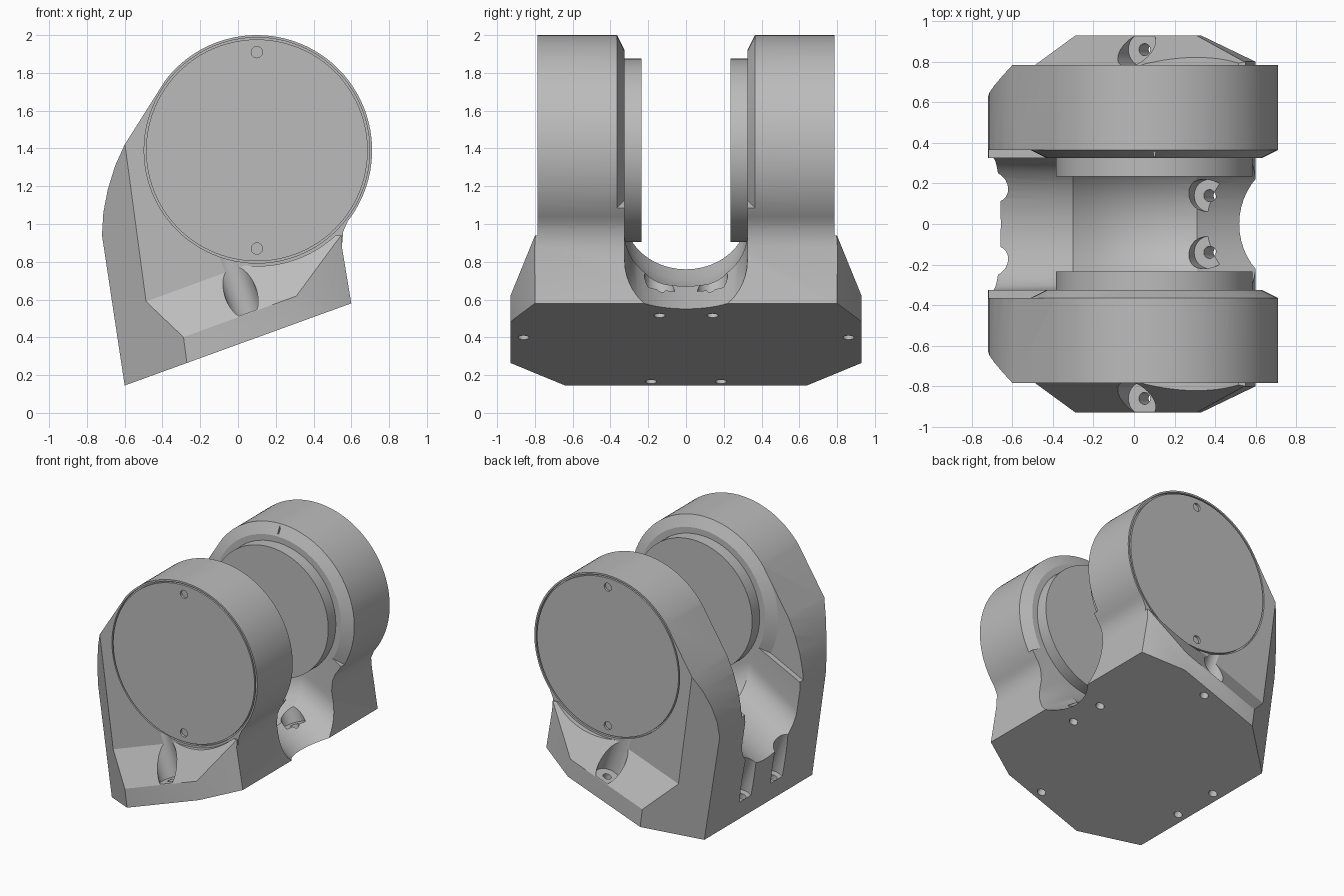
import bpy, bmesh, math
from mathutils import Vector

if "Cube" in bpy.data.objects:
    bpy.data.objects.remove(bpy.data.objects["Cube"])

grey = bpy.data.materials.new("plain grey")
grey.diffuse_color = (0.5, 0.5, 0.5, 1)
grey.use_nodes = True
grey.node_tree.nodes["Principled BSDF"].inputs["Base Color"].default_value = grey.diffuse_color

CX, CZ, R = 0.10, 1.39, 0.61                 # axis of the round ears
TILT = math.radians(20)                      # slope of the mounting face
UP = Vector((-math.sin(TILT), 0, math.cos(TILT)))


def finish(bm, name):
    bmesh.ops.recalc_face_normals(bm, faces=bm.faces[:])
    me = bpy.data.meshes.new(name)
    bm.to_mesh(me)
    bm.free()
    me.materials.append(grey)
    ob = bpy.data.objects.new(name, me)
    bpy.context.collection.objects.link(ob)
    return ob


def loft(rings, name, bm_only=False):
    """Solid through a list of closed rings of points."""
    bm = bmesh.new()
    vs = [[bm.verts.new(p) for p in ring] for ring in rings]
    n = len(vs[0])
    for a, b in zip(vs, vs[1:]):
        for i in range(n):
            j = (i + 1) % n
            bm.faces.new((a[i], a[j], b[j], b[i]))
    bm.faces.new(vs[0][::-1])
    bm.faces.new(vs[-1])
    bmesh.ops.recalc_face_normals(bm, faces=bm.faces[:])
    return bm if bm_only else finish(bm, name)


def extrude(profile, half):
    return loft([[(x, y, z) for x, z in profile] for y in (-half, half)], "", True)


def cylinder(name, r, p0, p1, segs=32):
    p0, p1 = Vector(p0), Vector(p1)
    d = p1 - p0
    bm = bmesh.new()
    bmesh.ops.create_cone(bm, cap_ends=True, segments=segs, radius1=r, radius2=r, depth=d.length)
    rot = Vector((0, 0, 1)).rotation_difference(d).to_matrix()
    for v in bm.verts:
        v.co = rot @ v.co + (p0 + p1) / 2
    return finish(bm, name)


def boolean(ob, other, op='DIFFERENCE'):
    m = ob.modifiers.new("bool", 'BOOLEAN')
    m.operation, m.object, m.solver = op, other, 'EXACT'
    bpy.context.view_layer.objects.active = ob
    bpy.ops.object.modifier_apply(modifier=m.name)
    bpy.data.objects.remove(other, do_unlink=True)


def slice_off(bm, a, b, c):
    """Cut with the plane through three points, and its mirror, removing the outside."""
    for s in (1, -1):
        p, q, r = (Vector((v[0], v[1] * s, v[2])) for v in (a, b, c))
        n = (q - p).cross(r - p).normalized()
        if n.dot(p - Vector((0, 0, 0.6))) < 0:
            n = -n
        geom = bm.verts[:] + bm.edges[:] + bm.faces[:]
        cut = bmesh.ops.bisect_plane(bm, geom=geom, plane_co=p, plane_no=n, clear_outer=True)
        edges = [e for e in cut['geom_cut'] if isinstance(e, bmesh.types.BMEdge)]
        if edges:
            bmesh.ops.contextual_create(bm, geom=edges)


def on_base(x, w):
    """Point at height w above the sloped mounting face."""
    return Vector((x, 0, 0.3625 + 0.3625 * x)) + UP * w


back_corner = ((-0.6, 0.64, 0.145), (-0.27, 0.93, 0.262), (-0.72, 0.63, 0.95))

# Ear body: round top running down into the neck
arc = [(CX + R * math.cos(t), CZ + R * math.sin(t))
       for t in (math.radians(-38 + 181 * i / 60) for i in range(61))]
profile = [(-0.6, 0.145), (0.6, 0.58), (0.55, 0.88), (0.557, 0.96)] + arc + [
    (-0.6, 1.42), (-0.65, 1.31), (-0.69, 1.18), (-0.713, 1.06), (-0.72, 0.94)]
bm = extrude(profile, 0.785)
slice_off(bm, *back_corner)
body = finish(bm, "yoke_body")

# Flared base with chamfered corners
bm = extrude([(-0.6, 0.145), (0.6, 0.58), (0.55, 0.88), (0.55, 0.94), (-0.72, 0.94)], 0.93)
slice_off(bm, *back_corner)
slice_off(bm, (0.33, 0.93, 0.482), (0.6, 0.80, 0.58), (0.28, 0.93, 0.802))
lo, hi = on_base(0, 0.135), on_base(0, 0.38)
slice_off(bm, (lo.x, 0.93, lo.z), (hi.x, 0.785, hi.z), (lo.x + 0.5, 0.93, lo.z + 0.18199))
base = finish(bm, "base")
for s in (1, -1):
    boolean(base, cylinder("cut", R + 0.003, (CX, s * 0.75, CZ), (CX, s * 1.1, CZ), 96))
boolean(body, base, 'UNION')

# Rounded slot between the ears
floor = [(-0.8, 0.427), (-0.3, 0.76), (-0.2, 0.703), (-0.1, 0.667), (0, 0.647), (0.1, 0.64),
         (0.2, 0.647), (0.31, 0.67), (0.7, 0.447)]
rings = []
for x, z in floor:
    u = [(x, -0.325 * math.cos(math.pi * i / 24), z + 0.28 * (1 - math.sin(math.pi * i / 24)))
         for i in range(25)]
    rings.append(u + [(x, 0.325, 2.3), (x, -0.325, 2.3)])
boolean(body, loft(rings, "cut"))

# Bevel round the inner rims
rings = []
for i in range(61):
    t = math.radians(-30 + 236 * i / 60)
    rings.append([(CX + r * math.cos(t), y, CZ + r * math.sin(t)) for r, y in
                  ((0.4, -0.26), (0.61, -0.365), (1.1, -0.365),
                   (1.1, 0.365), (0.61, 0.365), (0.4, 0.26))])
boolean(body, loft(rings, "cut"))

# Counterbored screw holes, perpendicular to the mounting face
for x, y, r, length in ((0.10, 0.86, 0.085, 0.5), (0.42, 0.14, 0.08, 0.4), (-0.545, 0.185, 0.075, 0.5)):
    for s in (1, -1):
        shift = Vector((0, s * y, 0))
        a, b, c = (on_base(x, w) + shift for w in (-0.1, 0.14, 0.14 + length))
        boolean(body, cylinder("cut", r, b, c))
        boolean(body, cylinder("cut", 0.03, a, b + UP * 0.05, 16))

# Recesses for the outer covers
for s in (1, -1):
    boolean(body, cylinder("cut", 0.597, (CX, s * 0.765, CZ), (CX, s * 0.84, CZ), 96))

# Index mark on the bevel of the rear ear
bm = bmesh.new()
bmesh.ops.create_cube(bm, size=1)
for v in bm.verts:
    v.co = Vector((CX + v.co.x * 0.01, 0.345 + v.co.y * 0.03, 1.96 + v.co.z * 0.05))
boolean(body, finish(bm, "cut"))

# Outer covers with two pin holes, and inner hub discs
parts = [body]
for s, side in ((-1, "front"), (1, "rear")):
    cover = cylinder(side + "_cover", 0.587, (CX, s * 0.755, CZ), (CX, s * 0.785, CZ), 96)
    for dz in (0.52, -0.52):
        boolean(cover, cylinder("cut", 0.03, (CX, s * 0.768, CZ + dz), (CX, s * 0.85, CZ + dz), 20))
    hub = cylinder(side + "_hub_disc", 0.485, (CX, s * 0.235, CZ), (CX, s * 0.34, CZ), 80)
    parts += [cover, hub]

# Smooth round surfaces, keep edges crisp
bpy.ops.object.select_all(action='DESELECT')
for ob in parts:
    ob.select_set(True)
bpy.context.view_layer.objects.active = body
bpy.ops.object.shade_smooth_by_angle(angle=math.radians(25))
